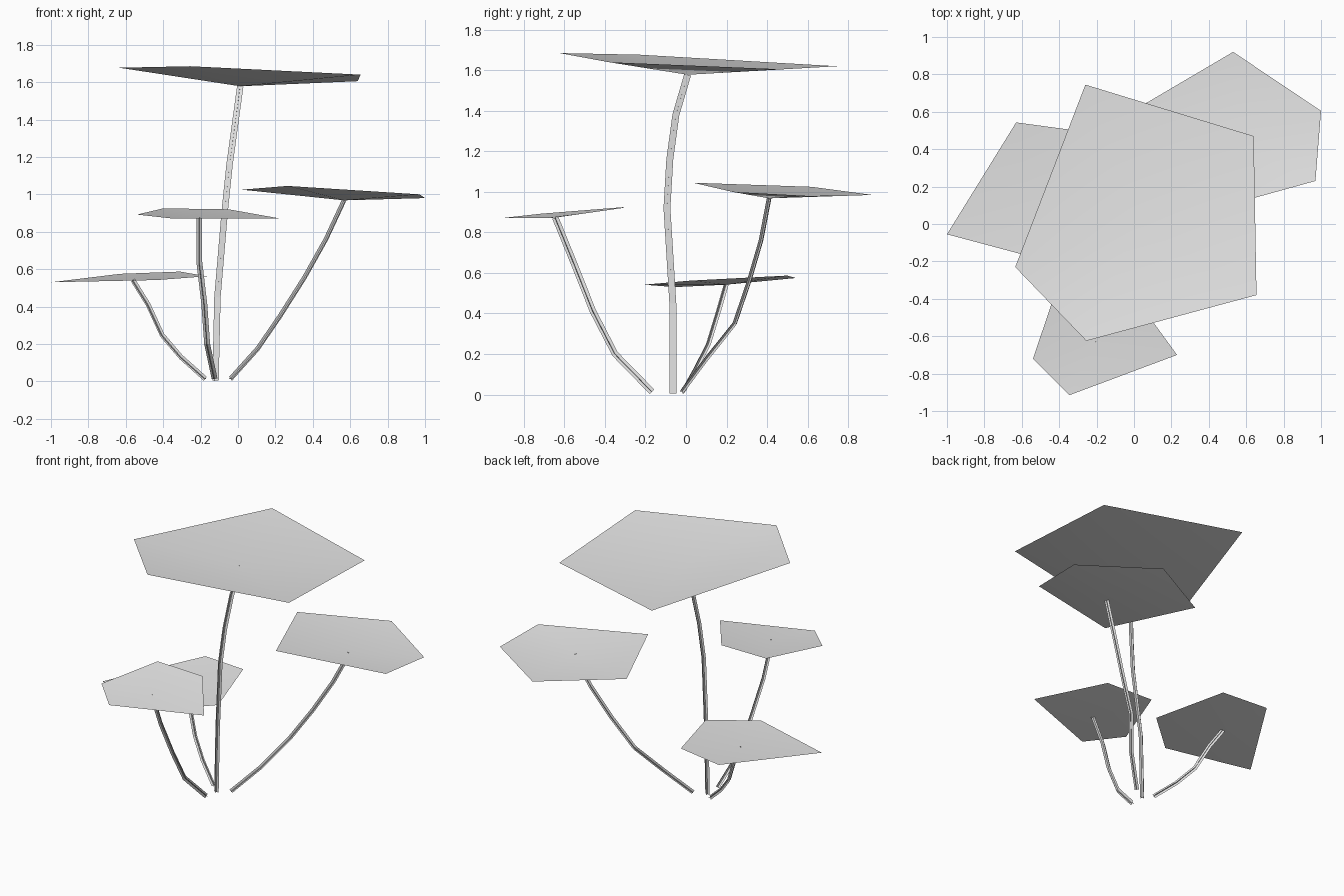
import bpy
from mathutils import Vector

cube = bpy.data.objects.get("Cube")
if cube:
    bpy.data.objects.remove(cube)

# One pale grey for everything
grey = bpy.data.materials.new("pale_grey")
grey.use_nodes = True
colour = (0.8, 0.8, 0.8, 1)
grey.diffuse_color = colour
grey.node_tree.nodes["Principled BSDF"].inputs["Base Color"].default_value = colour


def add_mesh(name, verts, faces, smooth):
    mesh = bpy.data.meshes.new(name)
    mesh.from_pydata(verts, [], faces)
    mesh.materials.append(grey)
    for poly in mesh.polygons:
        poly.use_smooth = smooth
    obj = bpy.data.objects.new(name, mesh)
    bpy.context.collection.objects.link(obj)
    return obj


def add_leaf(name, centre, rim):
    """Shallow dished pentagon: a fan around a sunken centre (rim counter-clockwise)."""
    n = len(rim)
    faces = [(0, i + 1, (i + 1) % n + 1) for i in range(n)]
    add_mesh(name, [centre] + rim, faces, True)


def add_stem(name, path, half_width, side):
    """Two ribbons crossing at right angles along the path."""
    pts = [Vector(p) for p in path]
    verts, faces = [], []
    for ribbon in range(2):
        start = len(verts)
        for i, p in enumerate(pts):
            tangent = (pts[min(i + 1, len(pts) - 1)] - pts[max(i - 1, 0)]).normalized()
            across = (side - tangent * side.dot(tangent)).normalized()
            if ribbon:
                across = tangent.cross(across)
            verts += [p - across * half_width, p + across * half_width]
        for i in range(len(pts) - 1):
            a = start + 2 * i
            faces.append((a, a + 1, a + 3, a + 2))
    add_mesh(name, verts, faces, False)


def add_plant(name, path, rim, half_width, side=None):
    if side is None:
        lean = Vector(path[-1]) - Vector(path[0])
        side = Vector((-lean.y, lean.x, 0))
    add_stem(name + "_stem", path, half_width, side)
    add_leaf(name + "_leaf", path[-1], rim)


# Tall central leaf
add_plant("tall",
          [(-.12, -.064, .005), (-.11, -.065, .45), (-.07, -.094, .92),
           (-.045, -.08, 1.16), (-.015, -.05, 1.38), (.012, .008, 1.578)],
          [(-.26, .745, 1.62), (-.635, -.23, 1.677), (-.255, -.625, 1.685),
           (.655, -.38, 1.64), (.64, .47, 1.605)],
          .017, Vector((1, 0, 0)))

# Leaf at the back, towards +x
add_plant("back",
          [(-.04, -.02, .014), (.105, .1, .175), (.225, .24, .35),
           (.355, .31, .555), (.47, .37, .76), (.567, .41, .968)],
          [(.53, .92, .985), (.02, .62, 1.025), (.265, .035, 1.045),
           (.97, .23, 1.0), (1.0, .605, .98)],
          .014)

# Low leaf towards -x
add_plant("low",
          [(-.175, -.015, .014), (-.305, .05, .13), (-.405, .11, .247),
           (-.48, .16, .41), (-.562, .198, .542)],
          [(-.63, .543, .575), (-1.0, -.055, .53), (-.43, -.207, .542),
           (-.165, .02, .562), (-.31, .5, .587)],
          .014)

# Leaf at the front
add_plant("front",
          [(-.125, -.168, .014), (-.165, -.35, .2), (-.18, -.46, .413),
           (-.207, -.55, .64), (-.207, -.645, .873)],
          [(-.54, -.72, .892), (-.345, -.915, .87), (.23, -.70, .87),
           (-.05, -.315, .92), (-.40, -.305, .925)],
          .016)
